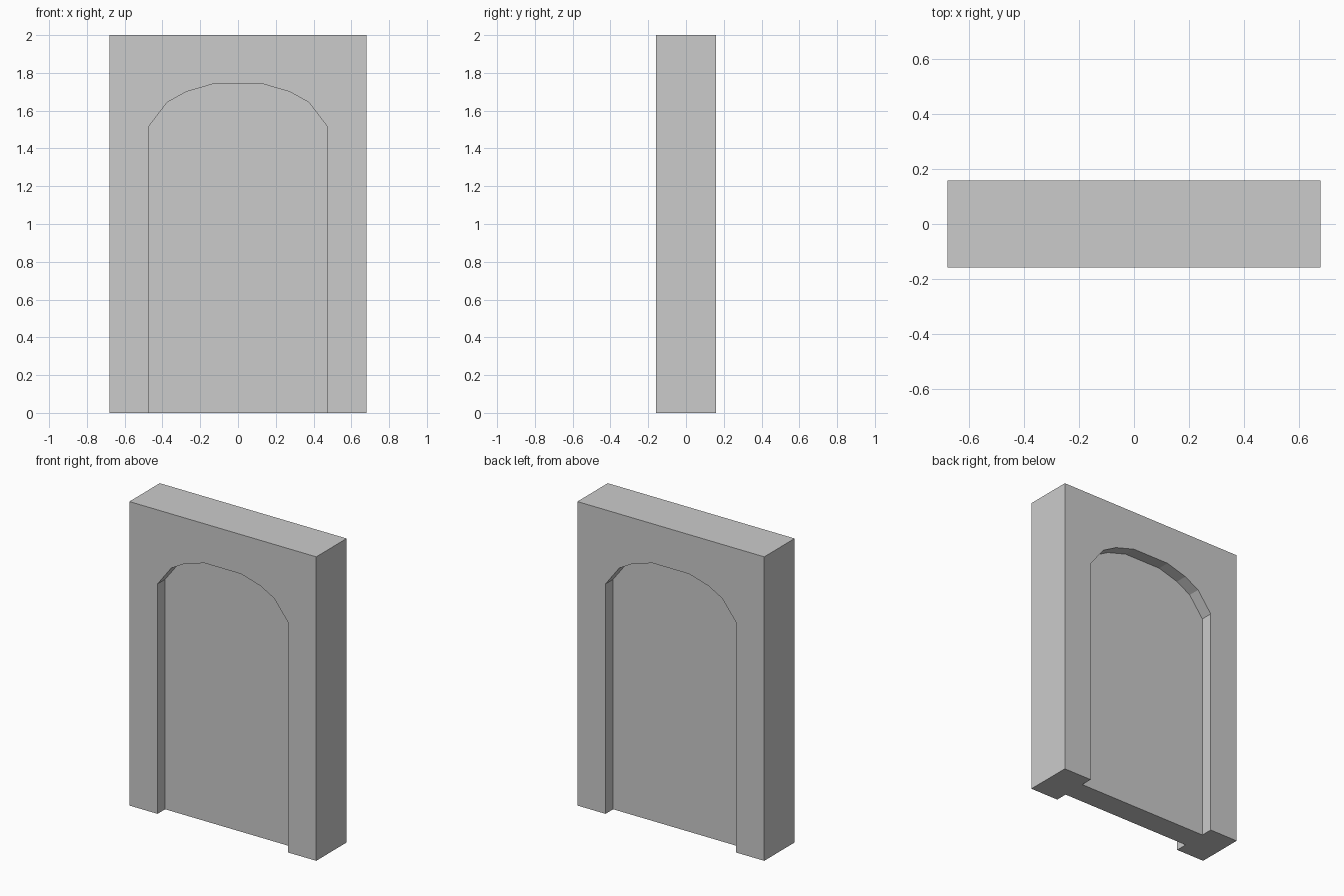
import bpy, bmesh

if "Cube" in bpy.data.objects:
    bpy.data.objects.remove(bpy.data.objects["Cube"])

W, H = 0.68, 2.0        # half width, height
D, P = 0.158, 0.079     # half depth of the frame and of the recessed panel

# Arch outline, left half mirrored to the right
half = [(-0.475, 0), (-0.475, 1.513), (-0.375, 1.644), (-0.274, 1.70), (-0.133, 1.741)]
arch = half + [(-x, z) for x, z in reversed(half)]
outer = [(-W, 0), (-W, H), (W, H), (W, 0)]

bm = bmesh.new()


def loop(points, y):
    return [bm.verts.new((x, y, z)) for x, z in points]


def strip(a, b):
    for i in range(len(a) - 1):
        bm.faces.new((a[i], a[i + 1], b[i + 1], b[i]))


# Frame face, arch reveal and recessed panel on front and back
sides = []
for s in (-1, 1):
    rim, edge, panel = loop(outer, s * D), loop(arch, s * D), loop(arch, s * P)
    bm.faces.new(rim + edge[::-1])
    strip(edge, panel)
    bm.faces.new(panel)
    sides.append((rim, edge, panel))

# Outer walls and top
(fr, fe, fp), (br, be, bp) = sides
strip(fr, br)

# Underside with a notch at each recess
bm.faces.new([fr[0], fe[0], fp[0], fp[-1], fe[-1], fr[-1],
              br[-1], be[-1], bp[-1], bp[0], be[0], br[0]])

bmesh.ops.recalc_face_normals(bm, faces=bm.faces)
mesh = bpy.data.meshes.new("arched_doorway")
bm.to_mesh(mesh)
bm.free()
bpy.context.collection.objects.link(bpy.data.objects.new("arched_doorway", mesh))
